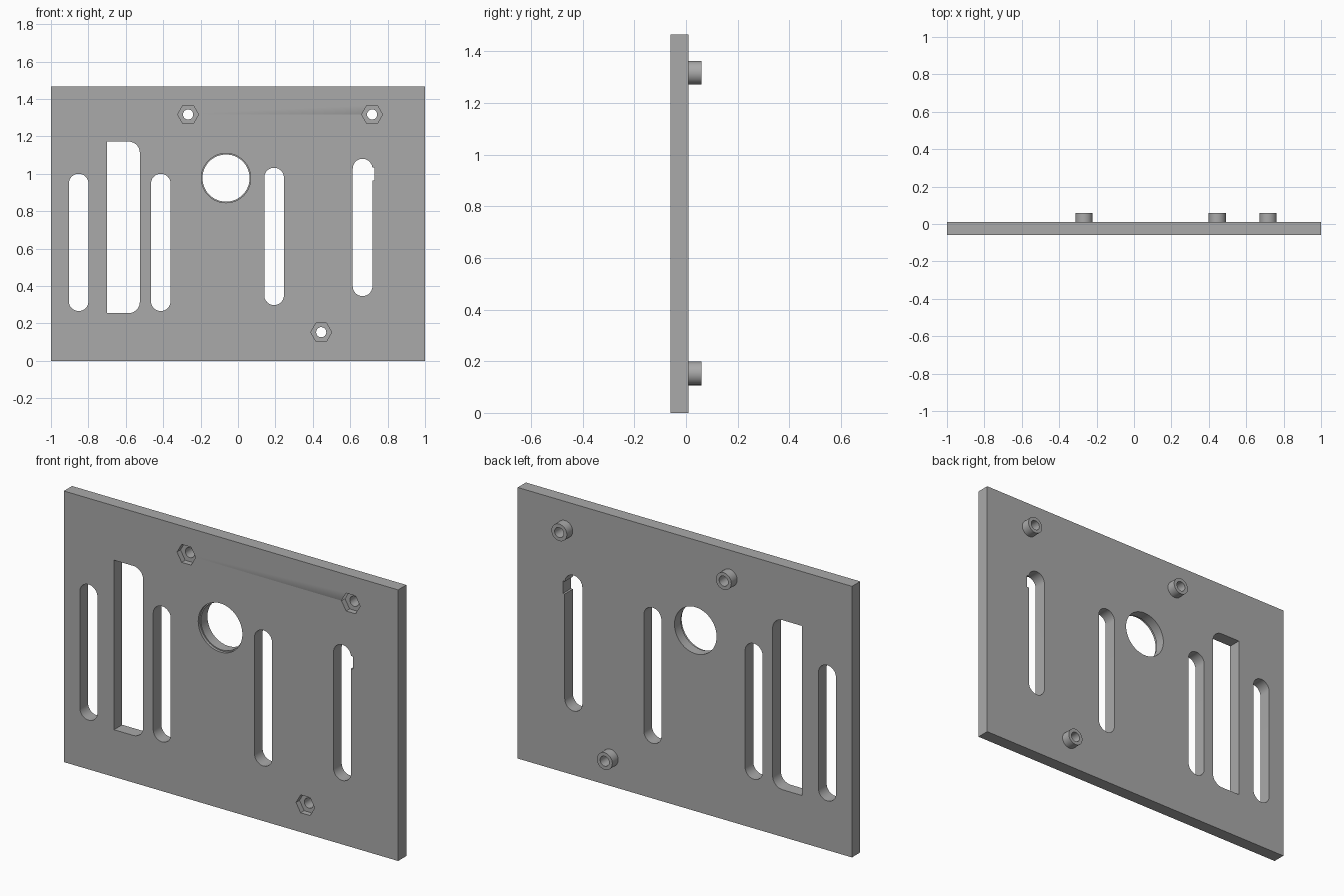
import bpy, bmesh
from math import cos, sin, pi, radians

FRONT, BACK, BOSS_END = -0.06, 0.01, 0.06
HEIGHT = 1.466

if "Cube" in bpy.data.objects:
    bpy.data.objects.remove(bpy.data.objects["Cube"])

grey = bpy.data.materials.new("plain grey")
grey.use_nodes = True
colour = (0.4, 0.4, 0.4, 1)
grey.diffuse_color = colour
grey.node_tree.nodes["Principled BSDF"].inputs["Base Color"].default_value = colour


def arc(x, z, r, start, end, steps):
    """Points on an arc, angles in degrees."""
    angles = [radians(start + (end - start) * i / steps) for i in range(steps + 1)]
    return [(x + r * cos(a), z + r * sin(a)) for a in angles]


def circle(x, z, r, sides=48):
    return arc(x, z, r, 0, 360, sides)[:-1]


def slot(x, bottom, top, r=0.0525):
    return arc(x, top - r, r, 0, 180, 20) + arc(x, bottom + r, r, 180, 360, 20)


def box(x0, x1, z0, z1):
    return [(x0, z0), (x1, z0), (x1, z1), (x0, z1)]


def prism(name, profile, y0, y1):
    """Extrude an x-z profile along y."""
    bm = bmesh.new()
    face = bm.faces.new([bm.verts.new((x, y0, z)) for x, z in profile])
    extruded = bmesh.ops.extrude_face_region(bm, geom=[face])["geom"]
    bmesh.ops.translate(bm, vec=(0, y1 - y0, 0),
                        verts=[g for g in extruded if isinstance(g, bmesh.types.BMVert)])
    bmesh.ops.recalc_face_normals(bm, faces=bm.faces)
    mesh = bpy.data.meshes.new(name)
    bm.to_mesh(mesh)
    bm.free()
    mesh.materials.append(grey)
    obj = bpy.data.objects.new(name, mesh)
    bpy.context.collection.objects.link(obj)
    return obj


def combine(target, tool, operation):
    """Apply a boolean and discard the tool."""
    mod = target.modifiers.new(operation.lower(), 'BOOLEAN')
    mod.object, mod.operation, mod.solver = tool, operation, 'EXACT'
    bpy.context.view_layer.objects.active = target
    bpy.ops.object.modifier_apply(modifier=mod.name)
    tool.hide_render = True
    bpy.data.objects.remove(tool)


def cut(profile, y0=-0.2, y1=0.2):
    combine(plate, prism("cutter", profile, y0, y1), 'DIFFERENCE')


plate = prism("mounting_plate", box(-1, 1, 0, HEIGHT), FRONT, BACK)

# Round bosses on the back, bored through, with hexagonal nut pockets in front
for x, z in [(-0.267, 1.317), (0.717, 1.317), (0.445, 0.153)]:
    combine(plate, prism("boss", circle(x, z, 0.046), -0.02, BOSS_END), 'UNION')
    cut(circle(x, z, 0.027, 32))
    cut(circle(x, z, 0.056, 6), -0.2, -0.03)

# Vertical round-ended slots
for x, bottom, top in [(-0.852, 0.266, 1.0), (-0.413, 0.266, 1.0),
                       (0.193, 0.298, 1.032), (0.666, 0.346, 1.08)]:
    cut(slot(x, bottom, top))

# Small notch beside the last slot
cut(box(0.66, 0.73, 0.965, 1.033))

# Wide window, rounded on one side only
r = 0.06
cut([(-0.7, 0.255)] + arc(-0.525 - r, 0.255 + r, r, -90, 0, 12)
    + arc(-0.525 - r, 1.172 - r, r, 0, 90, 12) + [(-0.7, 1.172)])

# Large round hole with a shallow step at the front
cut(circle(-0.064, 0.977, 0.126, 64))
cut(circle(-0.064, 0.977, 0.132, 64), -0.2, -0.045)

bpy.ops.object.select_all(action='DESELECT')
plate.select_set(True)
bpy.context.view_layer.objects.active = plate
bpy.ops.object.shade_smooth_by_angle(angle=radians(30))
